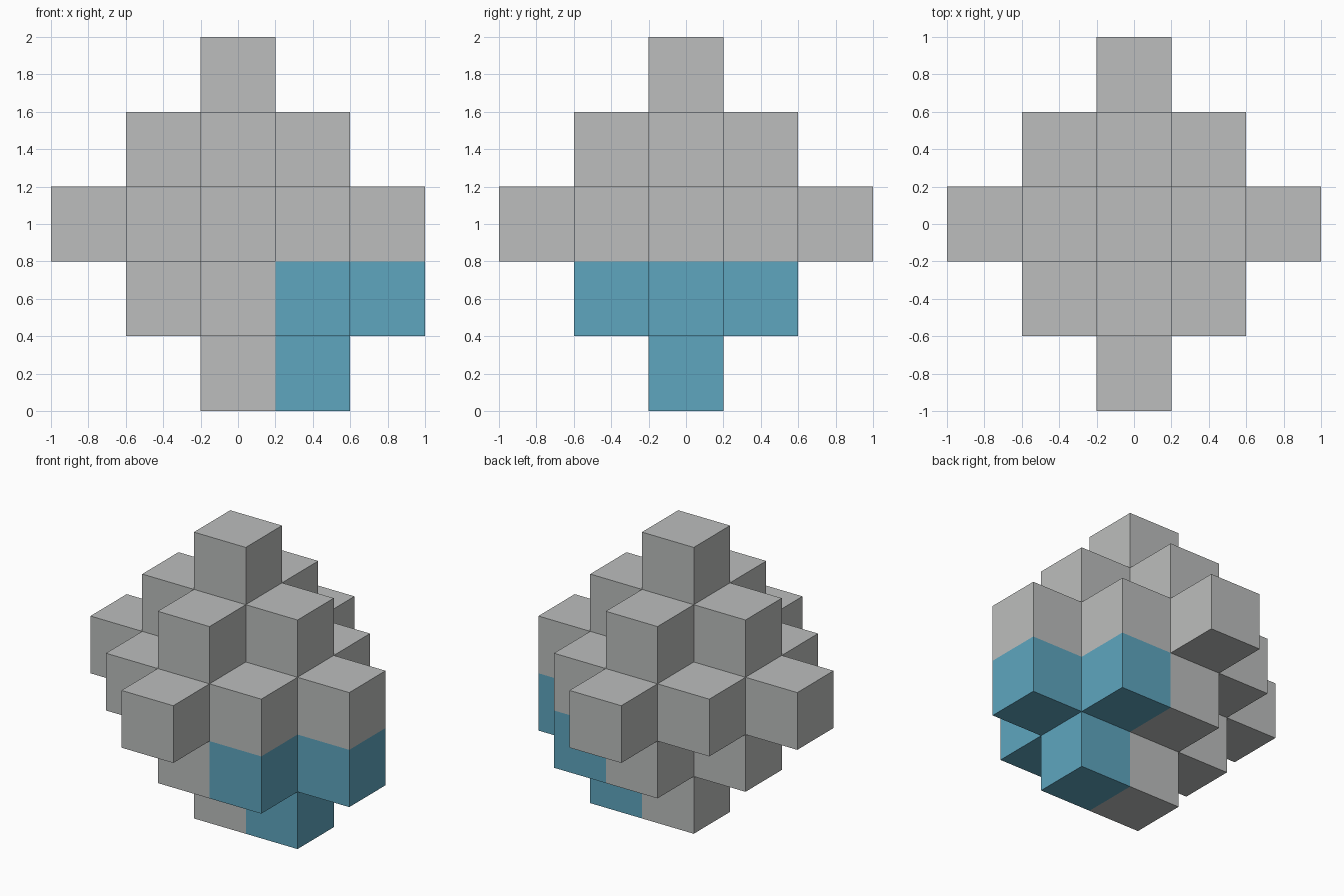
import bpy
import bmesh
from mathutils import Vector

if "Cube" in bpy.data.objects:
    bpy.data.objects.remove(bpy.data.objects["Cube"])

S = 0.4  # edge of one block


def material(name, rgb):
    m = bpy.data.materials.new(name)
    m.diffuse_color = (*rgb, 1.0)
    m.use_nodes = True
    m.node_tree.nodes["Principled BSDF"].inputs["Base Color"].default_value = m.diffuse_color
    return m


grey = material("light grey", (0.503, 0.515, 0.509))
blue = material("sky blue", (0.112, 0.381, 0.521))

R = range(-2, 3)
# Octahedral stack of blocks
stack = {(i, j, k) for i in R for j in R for k in R
         if abs(i) + abs(j) + abs(k) <= 2}
# Lower right blocks, stepped one block outwards
shifted = {(i, j, k) for i in (1, 2) for j in R for k in (-2, -1)
           if (i - 1) + abs(j) + abs(k) <= 2}
stack -= shifted
occupied = stack | shifted


def block_skin(name, cells, mat):
    """Outer faces of a group of blocks, welded into one surface."""
    bm = bmesh.new()
    for cell in sorted(cells):
        centre = Vector(cell) * S + Vector((0, 0, 1))
        for axis in range(3):
            for sign in (-1, 1):
                n = Vector((0, 0, 0))
                n[axis] = sign
                if tuple(c + int(d) for c, d in zip(cell, n)) in occupied:
                    continue
                u = Vector((0, 0, 0))
                u[(axis + 1) % 3] = 1
                v = n.cross(u)
                corners = [(1, 1), (-1, 1), (-1, -1), (1, -1)]
                bm.faces.new([bm.verts.new(centre + (n + u * a + v * b) * S / 2)
                              for a, b in corners])
    bmesh.ops.remove_doubles(bm, verts=bm.verts, dist=0.001)
    mesh = bpy.data.meshes.new(name)
    bm.to_mesh(mesh)
    bm.free()
    mesh.materials.append(mat)
    ob = bpy.data.objects.new(name, mesh)
    bpy.context.collection.objects.link(ob)


block_skin("block_stack", stack, grey)
block_skin("shifted_blocks", shifted, blue)
